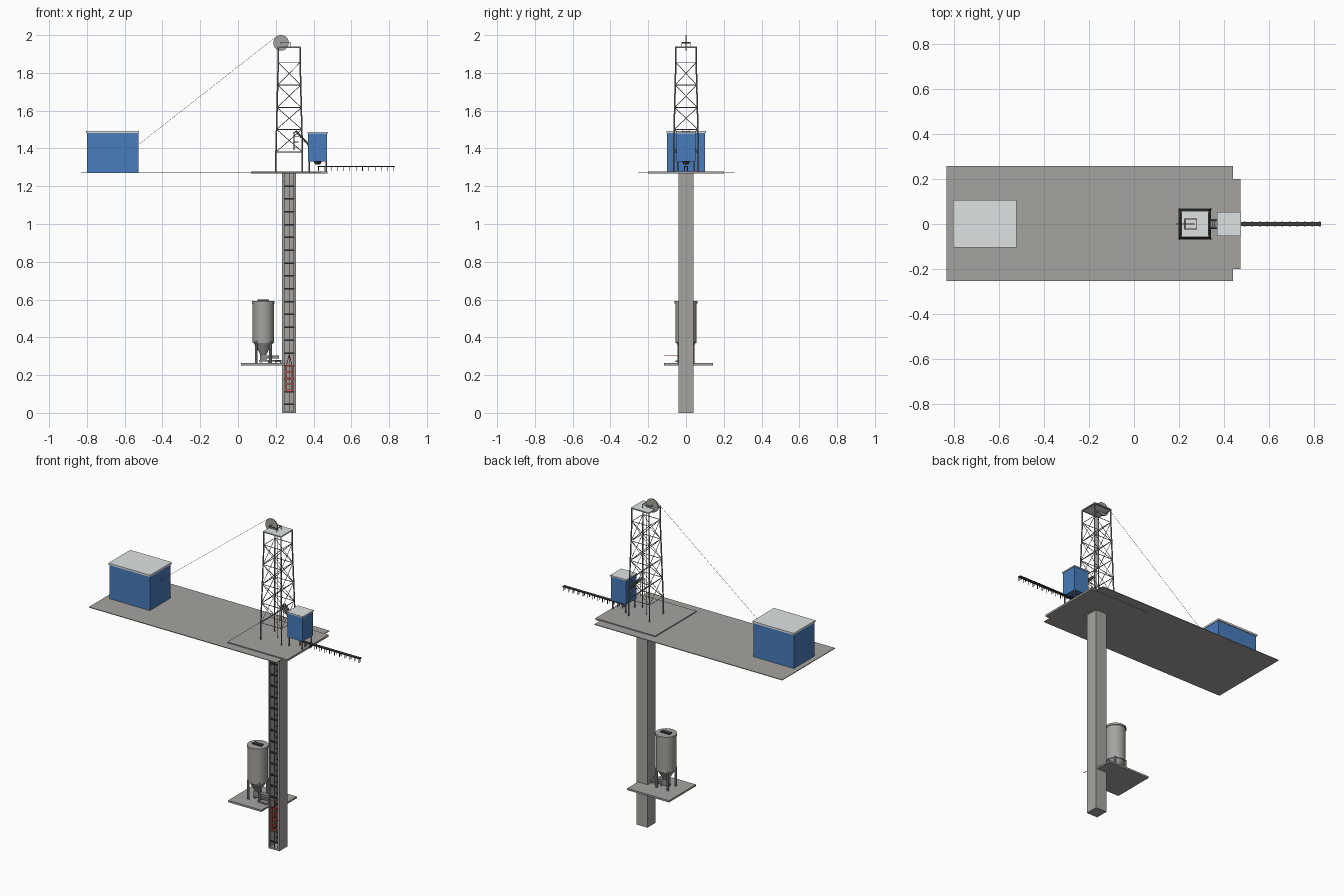
import bpy, bmesh, math
from mathutils import Vector, Matrix


def material(name, rgb):
    m = bpy.data.materials.new(name)
    m.diffuse_color = (*rgb, 1)
    return m


CONCRETE = material("concrete grey", (0.38, 0.37, 0.345))
STEEL = material("steel grey", (0.26, 0.26, 0.255))
DARK = material("dark iron", (0.05, 0.047, 0.055))
BLUE = material("cladding blue", (0.065, 0.2, 0.5))
ROOF = material("roof light grey", (0.74, 0.765, 0.765))
RED = material("cage red", (0.75, 0.10, 0.07))

# Common offset for the surface and landing structures
OFFSET = Vector((0.004, 0, -0.004))


def box(bm, x0, x1, y0, y1, z0, z1):
    mat = Matrix.Translation(((x0 + x1) / 2, (y0 + y1) / 2, (z0 + z1) / 2))
    mat = mat @ Matrix.Diagonal((x1 - x0, y1 - y0, z1 - z0, 1))
    bmesh.ops.create_cube(bm, size=1, matrix=mat)


def bar(bm, a, b, r, sides=6, r2=None):
    a, b = Vector(a), Vector(b)
    d = b - a
    mat = Matrix.Translation((a + b) / 2) @ d.to_track_quat('Z', 'Y').to_matrix().to_4x4()
    bmesh.ops.create_cone(bm, cap_ends=True, segments=sides, radius1=r,
                          radius2=r if r2 is None else r2, depth=d.length, matrix=mat)


def finish(name, bm, mat, smooth=False, offset=OFFSET):
    me = bpy.data.meshes.new(name)
    bm.to_mesh(me)
    bm.free()
    me.transform(Matrix.Translation(offset))
    me.materials.append(mat)
    ob = bpy.data.objects.new(name, me)
    bpy.context.collection.objects.link(ob)
    if smooth:
        bpy.ops.object.select_all(action='DESELECT')
        ob.select_set(True)
        bpy.context.view_layer.objects.active = ob
        bpy.ops.object.shade_smooth_by_angle()
    return ob


def boxes(name, mat, *dims, offset=OFFSET):
    bm = bmesh.new()
    for d in dims:
        box(bm, *d)
    return finish(name, bm, mat, offset=offset)


ZERO = Vector((0, 0, 0))

# Ground sheet, collar pad and underground landing
boxes("ground_sheet", CONCRETE, (-0.832, 0.44, -0.254, 0.257, 1.269, 1.273), offset=ZERO)
boxes("collar_pad", CONCRETE, (0.064, 0.470, -0.2, 0.2, 1.2715, 1.283))
boxes("lower_landing", CONCRETE, (0.011, 0.236, -0.117, -0.036, 0.256, 0.267),
      (0.011, 0.228, -0.036, 0.036, 0.256, 0.267),
      (0.011, 0.294, 0.036, 0.143, 0.256, 0.267))

# Shaft, open on its front side
SHAFT = Vector((0.003, 0, 0))
boxes("shaft_walls", CONCRETE,
      (0.23, 0.305, 0.03, 0.04, 0, 1.27),
      (0.23, 0.24, -0.04, 0.03, 0, 1.225),
      (0.295, 0.305, -0.04, 0.03, 0, 1.27),
      (0.24, 0.295, -0.04, 0.03, 0, 0.01), offset=SHAFT)

# Shaft guides and regularly spaced bunton frames
bm = bmesh.new()
for x in (0.242, 0.268, 0.293):
    box(bm, x - 0.002, x + 0.002, -0.036, -0.032, 0.01, 1.27)
finish("shaft_guides", bm, STEEL, offset=SHAFT)
bm = bmesh.new()
for i in range(18):
    z = 0.045 + 0.068 * i
    box(bm, 0.24, 0.295, -0.038, -0.031, z - 0.004, z + 0.004)
    box(bm, 0.24, 0.295, 0.02, 0.03, z - 0.003, z + 0.003)
finish("shaft_buntons", bm, DARK, offset=SHAFT)

# Red hoist cage
bm = bmesh.new()
for y in (-0.038, 0.012):
    for x in (0.253, 0.283):
        box(bm, x - 0.004, x + 0.004, y - 0.003, y + 0.003, 0.12, 0.25)
    for z in (0.12, 0.152, 0.185, 0.218, 0.25):
        box(bm, 0.25, 0.286, y - 0.002, y + 0.002, z - 0.003, z + 0.003)
for x in (0.253, 0.283):
    for z in (0.12, 0.185, 0.25):
        box(bm, x - 0.002, x + 0.002, -0.038, 0.012, z - 0.002, z + 0.002)
    bar(bm, (x, -0.012, 0.25), (0.268, -0.012, 0.31), 0.002, 4)
finish("hoist_cage", bm, RED, offset=SHAFT)

# Hoist ropes
bm = bmesh.new()
bar(bm, (0.266, 0, 0.31), (0.266, 0, 1.965), 0.0007, 6)
bar(bm, (0.2, 0, 1.997), (-0.531, 0, 1.424), 0.0007, 6)
finish("hoist_ropes", bm, STEEL)

# Headframe: vertical feet, tapered legs, girts and cross bracing
CX = 0.267


def corner(sx, sy, z):
    t = max(0, min(1, (z - 1.385) / (1.86 - 1.385)))
    return Vector((CX + sx * (0.07 - 0.012 * t), sy * (0.066 - 0.012 * t), z))


levels = [1.385, 1.505, 1.62, 1.74, 1.86]
ring = [(-1, -1), (1, -1), (1, 1), (-1, 1)]
bm = bmesh.new()
for i, c in enumerate(ring):
    n = ring[(i + 1) % 4]
    path = [1.28, 1.385, 1.86, 1.94]
    for z0, z1 in zip(path, path[1:]):
        bar(bm, corner(*c, z0), corner(*c, z1), 0.004, 8)
    for z in levels + [1.937]:
        bar(bm, corner(*c, z), corner(*n, z), 0.0022, 4)
    for z0, z1 in zip(levels, levels[1:]):
        bar(bm, corner(*c, z0), corner(*n, z1), 0.0018, 4)
        bar(bm, corner(*n, z0), corner(*c, z1), 0.0018, 4)
finish("headframe", bm, STEEL)
boxes("headframe_deck", ROOF, (0.207, 0.328, -0.058, 0.058, 1.939, 1.944))

# Sheave wheel with axle and bearers
bm = bmesh.new()
bar(bm, (0.224, -0.003, 1.963), (0.224, 0.003, 1.963), 0.041, 40)
finish("sheave_wheel", bm, CONCRETE, True)
bm = bmesh.new()
bar(bm, (0.224, -0.024, 1.963), (0.224, 0.024, 1.963), 0.004, 12)
for y in (-0.022, 0.022):
    box(bm, 0.222, 0.276, y - 0.0015, y + 0.0015, 1.962, 1.966)
    box(bm, 0.272, 0.275, y - 0.0015, y + 0.0015, 1.943, 1.963)
box(bm, 0.273, 0.276, -0.022, 0.022, 1.962, 1.966)
finish("sheave_bearers", bm, STEEL)

# Hoist house and roof
boxes("hoist_house", BLUE, (-0.8, -0.527, -0.1, 0.1, 1.273, 1.481), offset=ZERO)
boxes("hoist_house_roof", ROOF, (-0.804, -0.523, -0.104, 0.106, 1.481, 1.492), offset=ZERO)

# Ore bin with roof, outlet and legs
boxes("ore_bin", BLUE, (0.367, 0.468, -0.05, 0.05, 1.335, 1.483))
boxes("ore_bin_roof", ROOF, (0.364, 0.472, -0.053, 0.053, 1.483, 1.49))
bm = bmesh.new()
bar(bm, (0.418, 0, 1.318), (0.418, 0, 1.335), 0.013, 4, 0.022)
finish("bin_outlet", bm, DARK)
bm = bmesh.new()
for x in (0.373, 0.462):
    for y in (-0.044, 0.044):
        bar(bm, (x, y, 1.28), (x, y, 1.336), 0.004, 8)
finish("bin_legs", bm, STEEL)

# Tipping chute from the headframe to the bin
bm = bmesh.new()
for y in (-0.018, 0.018):
    bar(bm, (0.303, y, 1.497), (0.369, y, 1.427), 0.004, 4)
for i in range(8):
    t = i / 7
    x, z = 0.303 + 0.065 * t, 1.492 - 0.069 * t
    box(bm, x - 0.006, x + 0.006, -0.018, 0.018, z - 0.004, z + 0.004)
for y in (-0.018, 0.018):
    bar(bm, (0.292, y, 1.395), (0.292, y, 1.492), 0.002, 4)
    for z in (1.41, 1.438, 1.466, 1.49):
        bar(bm, (0.288, y, z), (0.315, y, z), 0.0016, 4)
finish("tipping_chute", bm, STEEL)

# Discharge conveyor with evenly spaced supports
bm = bmesh.new()
box(bm, 0.417, 0.827, -0.009, 0.009, 1.306, 1.311)
for i in range(13):
    x = 0.422 + 0.0333 * i
    for y in (-0.008, 0.008):
        box(bm, x - 0.0015, x + 0.0015, y - 0.0015, y + 0.0015, 1.284, 1.307)
    bar(bm, (x, -0.011, 1.308), (x, 0.011, 1.308), 0.0035, 8)
finish("discharge_conveyor", bm, DARK)

# Silo: shell, rims, cone, outlet and legs
SX = 0.13
bm = bmesh.new()
bar(bm, (SX, 0, 0.375), (SX, 0, 0.59), 0.056, 32)
bar(bm, (SX, 0, 0.584), (SX, 0, 0.596), 0.06, 32)
bar(bm, (SX, 0, 0.312), (SX, 0, 0.376), 0.015, 32, 0.052)
finish("silo_shell", bm, CONCRETE, True)
boxes("silo_hatch", DARK, (SX - 0.03, SX + 0.03, -0.012, 0.012, 0.595, 0.603))
bm = bmesh.new()
for sx, sy in ring:
    x, y = SX + sx * 0.038, sy * 0.038
    bar(bm, (x, y, 0.266), (x, y, 0.385), 0.007, 8)
finish("silo_legs", bm, CONCRETE)

# Loading feeder from the silo to the shaft
bm = bmesh.new()
box(bm, 0.107, 0.227, -0.013, 0.013, 0.277, 0.285)
box(bm, 0.112, 0.147, -0.015, 0.015, 0.285, 0.314)
box(bm, 0.147, 0.212, -0.013, 0.013, 0.293, 0.307)
for x in (0.117, 0.157, 0.197, 0.222):
    box(bm, x - 0.003, x + 0.003, -0.012, 0.012, 0.266, 0.278)
box(bm, 0.192, 0.227, -0.055, -0.02, 0.273, 0.281)
finish("loading_feeder", bm, STEEL)

# Signal bar in front of the shaft
bm = bmesh.new()
bar(bm, (0.264, -0.117, 0.309), (0.264, -0.036, 0.309), 0.002, 4)
finish("signal_bar", bm, RED)
